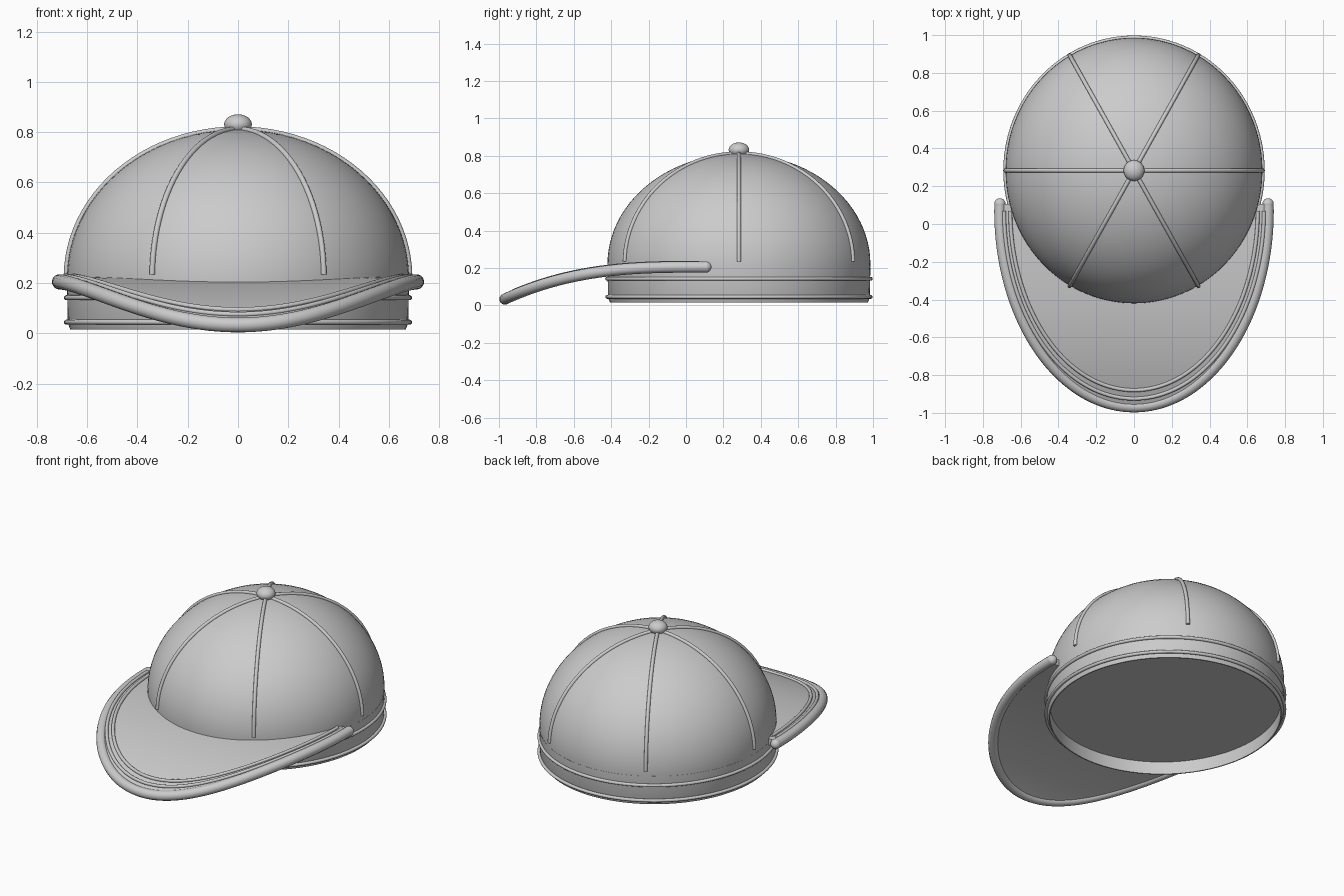
import bpy, bmesh
from math import sin, cos, pi, radians, sqrt

if "Cube" in bpy.data.objects:
    bpy.data.objects.remove(bpy.data.objects["Cube"])

CY, RX, RY = 0.283, 0.68, 0.703      # crown centre and radii
Z0, ZH = 0.22, 0.59                  # dome base and height


def finish(obj, angle=40):
    bpy.ops.object.select_all(action='DESELECT')
    obj.select_set(True)
    bpy.context.view_layer.objects.active = obj
    bpy.ops.object.shade_smooth_by_angle(angle=radians(angle))
    return obj


def make(name, bm):
    bmesh.ops.recalc_face_normals(bm, faces=bm.faces)
    me = bpy.data.meshes.new(name)
    bm.to_mesh(me)
    bm.free()
    obj = bpy.data.objects.new(name, me)
    bpy.context.collection.objects.link(obj)
    return finish(obj)


def lathe(name, profile, closed=False, n=96):
    """Revolve (radius factor, z) points around the oval crown axis."""
    bm = bmesh.new()
    rings = []
    for r, z in profile:
        if r < 1e-4:
            rings.append([bm.verts.new((0, CY, z))] * n)
        else:
            rings.append([bm.verts.new((RX * r * cos(2 * pi * i / n), CY + RY * r * sin(2 * pi * i / n), z))
                          for i in range(n)])
    pairs = list(zip(rings, rings[1:]))
    if closed:
        pairs.append((rings[-1], rings[0]))
    for a, b in pairs:
        for i in range(n):
            j = (i + 1) % n
            bm.faces.new(list(dict.fromkeys((a[i], a[j], b[j], b[i]))))
    return make(name, bm)


def tube(name, pts, radius, cyclic=False):
    cu = bpy.data.curves.new(name, 'CURVE')
    cu.dimensions = '3D'
    cu.bevel_depth = radius
    cu.bevel_resolution = 4
    cu.use_fill_caps = True
    sp = cu.splines.new('POLY')
    sp.points.add(len(pts) - 1)
    for p, co in zip(sp.points, pts):
        p.co = (*co, 1)
    sp.use_cyclic_u = cyclic
    obj = bpy.data.objects.new(name, cu)
    bpy.context.collection.objects.link(obj)
    bpy.ops.object.select_all(action='DESELECT')
    obj.select_set(True)
    bpy.context.view_layer.objects.active = obj
    bpy.ops.object.convert(target='MESH')
    return finish(bpy.context.object)


def ball(name, loc, scale):
    bpy.ops.mesh.primitive_uv_sphere_add(segments=32, ring_count=16, radius=1, location=loc)
    obj = bpy.context.object
    obj.name = name
    obj.scale = scale
    return finish(obj)


# Crown: dome on a short wall, closed by a lining inside the band
dome = [(cos(t * pi / 48), Z0 + ZH * sin(t * pi / 48)) for t in range(24)]
lathe("crown", [(0, 0.095), (0.985, 0.095), (0.995, 0.15)] + dome + [(0, Z0 + ZH)])

# Sweatband ring with two piping beads
lathe("band", [(0.98, 0.015), (0.995, 0.04), (1.0, 0.2), (0.97, 0.2), (0.97, 0.015)], closed=True)
for k, z in enumerate((0.045, 0.142)):
    tube(f"band_bead_{k}", [((RX + 0.002) * cos(i * pi / 48), CY + (RY + 0.002) * sin(i * pi / 48), z)
                            for i in range(96)], 0.01, True)

# Six panel seams and the top button
for k in range(6):
    a = k * pi / 3
    tube(f"seam_{k}", [(1.003 * RX * cos(t * pi / 48) * cos(a), CY + 1.003 * RY * cos(t * pi / 48) * sin(a),
                        Z0 + 0.002 + ZH * sin(max(t, 0.3) * pi / 48)) for t in [0.3] + list(range(1, 24))], 0.011)
ball("button", (0, CY, 0.831), (0.055, 0.055, 0.04))


# Brim: drooping plate between the crown front and an oval outline
def brim_z(y):
    return 0.205 - 0.17 * max(0, (0.07 - y) / 1.035) ** 2.8


def outline(s, a, front, end, lift=0):
    """Point on the brim oval; s runs 0..1 from left to right."""
    u = pi - end + s * (pi + 2 * end)
    x, y = a * cos(u), 0.07 - (0.07 - front) * sin(u - pi)
    return x, y, brim_z(y) + lift


N, M = 64, 16
bm = bmesh.new()
layers = []
for h in (0.02, -0.02):
    grid = []
    for i in range(N + 1):
        ox, oy, _ = outline(i / N, 0.71, -0.965, radians(2))
        u = radians(195) + i / N * radians(150)
        ix, iy = 0.975 * RX * cos(u), CY + 0.975 * RY * sin(u)
        row = []
        for j in range(M + 1):
            f = j / M
            x, y = ox + (ix - ox) * f, oy + (iy - oy) * f
            row.append(bm.verts.new((x, y, brim_z(y) + h)))
        grid.append(row)
    layers.append(grid)
    for i in range(N):
        for j in range(M):
            bm.faces.new((grid[i][j], grid[i + 1][j], grid[i + 1][j + 1], grid[i][j + 1]))
top, bot = layers
for i in range(N):
    for j in (0, M):
        bm.faces.new((top[i][j], top[i + 1][j], bot[i + 1][j], bot[i][j]))
for j in range(M):
    for i in (0, N):
        bm.faces.new((top[i][j], top[i][j + 1], bot[i][j + 1], bot[i][j]))
make("brim", bm)

# Rolled brim edge with rounded ends
edge = [outline(i / 80, 0.71, -0.968, radians(2)) for i in range(81)]
tube("brim_edge", edge, 0.03)
for side, p in (("left", edge[0]), ("right", edge[-1])):
    ball(f"brim_edge_end_{side}", p, (0.03, 0.03, 0.03))

# Two raised stitch lines on the brim
for k, (a, front) in enumerate(((0.688, -0.925), (0.655, -0.88))):
    tube(f"brim_stitch_{k}", [outline(i / 80, a, front, 0, 0.023) for i in range(81)], 0.01)
